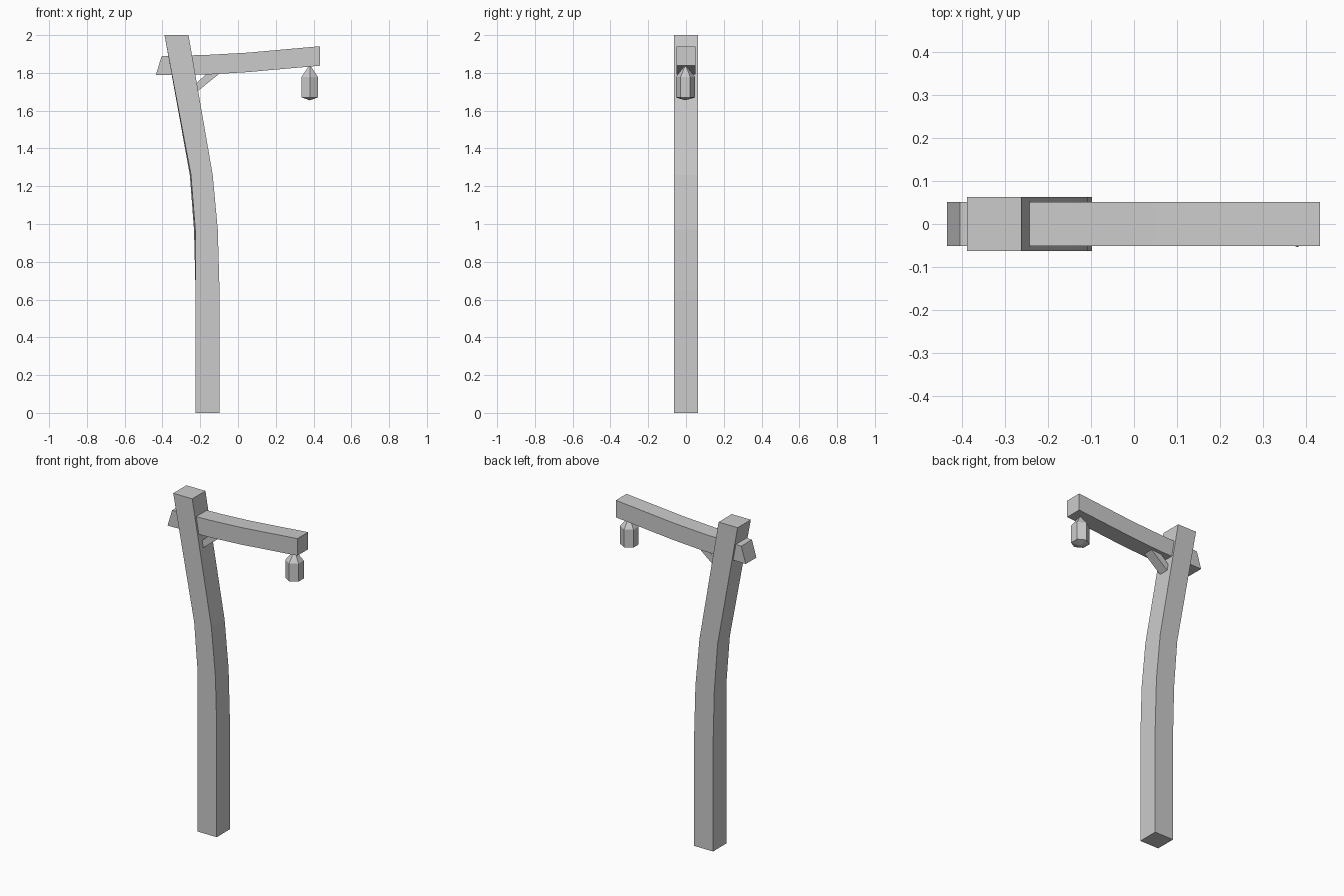
import bpy, bmesh, math

if "Cube" in bpy.data.objects:
    bpy.data.objects.remove(bpy.data.objects["Cube"])


def finish(name, bm):
    bmesh.ops.recalc_face_normals(bm, faces=bm.faces)
    mesh = bpy.data.meshes.new(name)
    bm.to_mesh(mesh)
    bm.free()
    obj = bpy.data.objects.new(name, mesh)
    bpy.context.collection.objects.link(obj)
    return obj


def loft(name, rings):
    """Skin a stack of equal-length point rings and cap both ends.
    A ring holding one point closes to a tip."""
    bm = bmesh.new()
    rows = [[bm.verts.new(p) for p in ring] for ring in rings]
    n = max(len(r) for r in rows)
    for a, b in zip(rows, rows[1:]):
        for i in range(n):
            j = (i + 1) % n
            if len(a) == 1:
                bm.faces.new((a[0], b[j], b[i]))
            elif len(b) == 1:
                bm.faces.new((a[i], a[j], b[0]))
            else:
                bm.faces.new((a[i], a[j], b[j], b[i]))
    for row in (rows[0], rows[-1]):
        if len(row) > 2:
            bm.faces.new(row)
    return finish(name, bm)


# Bent square post: height, front-left x, back-left x, right x
H = 0.063
post = [
    (0.00, -0.225, -0.225, -0.098),
    (0.65, -0.225, -0.225, -0.098),
    (0.97, -0.226, -0.233, -0.107),
    (1.26, -0.249, -0.255, -0.134),
    (2.00, -0.389, -0.389, -0.262),
]
loft("post", [[(fl, -H, z), (r, -H, z), (r, H, z), (bl, H, z)]
              for z, fl, bl, r in post])

# Cross beam: bottom x, bottom z, top x, top z along its length
W = 0.051
beam = [
    (-0.435, 1.788, -0.405, 1.888),
    (-0.150, 1.792, -0.150, 1.896),
    (0.050, 1.804, 0.050, 1.907),
    (0.433, 1.838, 0.433, 1.941),
]
loft("beam", [[(bx, -W, bz), (bx, W, bz), (tx, W, tz), (tx, -W, tz)]
              for bx, bz, tx, tz in beam])

# Diagonal brace under the beam
B = 0.03
brace = [(-0.220, 1.698, -0.240, 1.728), (-0.090, 1.803, -0.125, 1.832)]
loft("brace", [[(bx, -B, bz), (bx, B, bz), (tx, B, tz), (tx, -B, tz)]
               for bx, bz, tx, tz in brace])


# Hanging six-sided lantern with pointed roof and shallow pointed base
def hexagon(r, z, x=0.38, y=-0.003):
    if r == 0:
        return [(x, y, z)]
    return [(x + r * math.cos(a), y + r * math.sin(a), z)
            for a in (math.radians(30 + 60 * i) for i in range(6))]


loft("lantern", [hexagon(0, 1.655), hexagon(0.051, 1.67),
                 hexagon(0.051, 1.778), hexagon(0.004, 1.838)])
